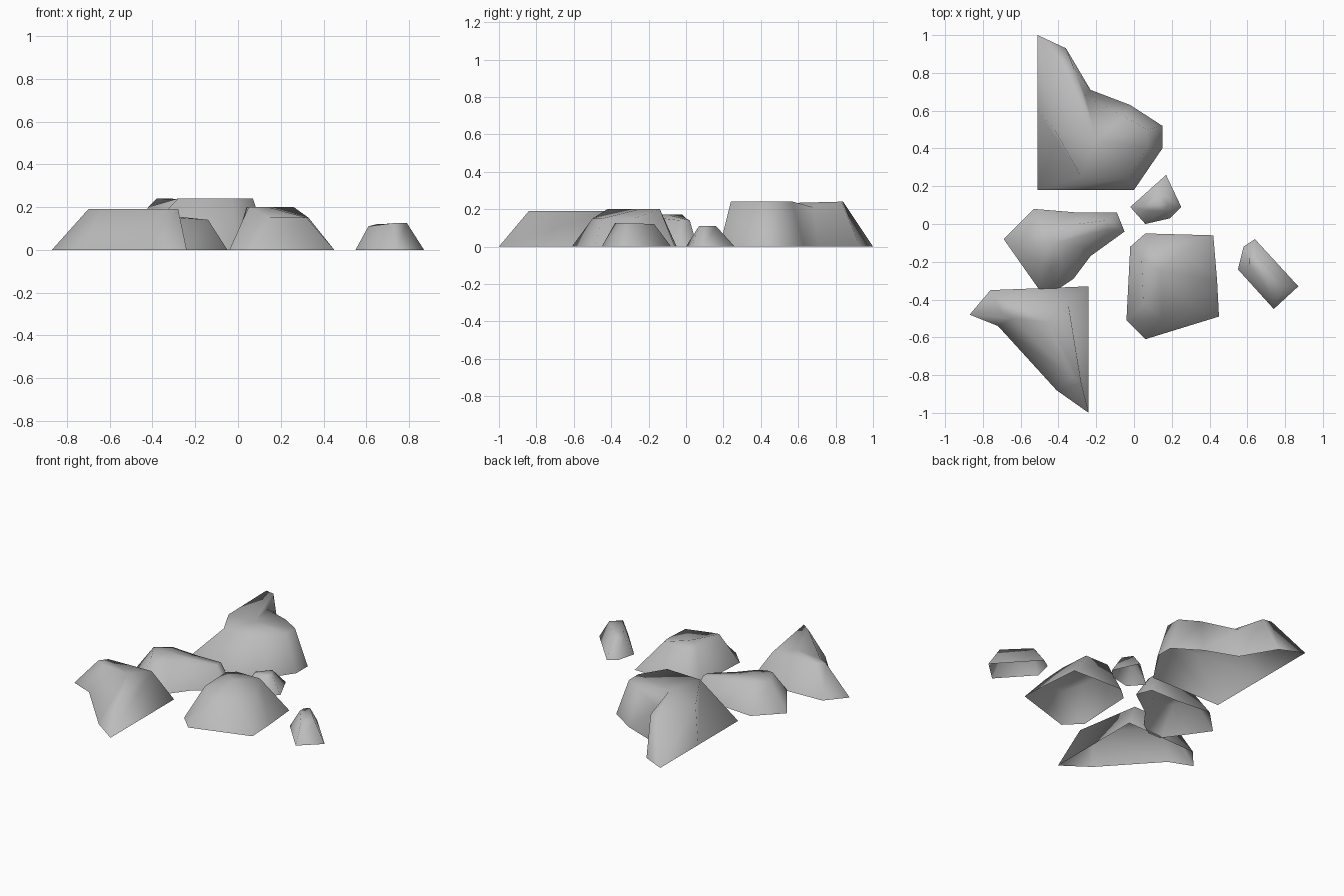
import bpy
import bmesh

# Remove the default object
default_cube = bpy.data.objects.get("Cube")
if default_cube:
    bpy.data.objects.remove(default_cube, do_unlink=True)

# One stone colour
stone = bpy.data.materials.new("stone_grey")
stone.use_nodes = True
stone_colour = (0.5, 0.5, 0.5, 1.0)
stone.diffuse_color = stone_colour
for node in stone.node_tree.nodes:
    if node.type == 'BSDF_PRINCIPLED':
        node.inputs["Base Color"].default_value = stone_colour
        node.inputs["Roughness"].default_value = 0.9


def build_rock(name, crown, rim):
    """Rock shell, open underneath. Sizes are in hundredths.

    crown: the point (x, y, z) where the top facets meet.
    rim: clockwise rows of (ground x, ground y, top x, top y, top z).
    """
    mesh = bpy.data.meshes.new(name)
    bm = bmesh.new()

    def add_vertex(x, y, z):
        return bm.verts.new((x / 100, y / 100, z / 100))

    ground = [add_vertex(row[0], row[1], 0) for row in rim]
    top = [add_vertex(*row[2:]) for row in rim]
    peak = add_vertex(*crown)

    # Sloping wall and top facet for each side of the outline
    for i in range(len(rim)):
        j = (i + 1) % len(rim)
        bm.faces.new((ground[j], ground[i], top[i], top[j]))
        bm.faces.new((top[j], top[i], peak))

    # Merge shared corners, then shade the shell smooth
    bmesh.ops.remove_doubles(bm, verts=bm.verts, dist=0.001)
    for face in bm.faces:
        face.smooth = True
    bm.to_mesh(mesh)
    bm.free()
    mesh.materials.append(stone)
    rock = bpy.data.objects.new(name, mesh)
    bpy.context.scene.collection.objects.link(rock)
    return rock


# Largest rock, with a notch in its back edge
build_rock("back_rock", (-20, 45, 23), [
    (-51, 100, -38, 84, 24),
    (-36, 93, -32, 83, 24),
    (-23, 71, -26, 68, 21),
    (-2, 63, -5, 57, 24),
    (15, 52, 7, 50, 24),
    (15, 40, 7, 40, 24),
    (0, 18, -3, 24, 24),
    (-51, 18, -28, 25, 24),
    (-51, 60, -42, 50, 20),
])

# Wedge-shaped rock
build_rock("front_wedge_rock", (-45, -52, 19), [
    (-87, -48, -70, -47, 19),
    (-76, -35, -66, -42, 19),
    (-24, -33, -35, -41, 19),
    (-24, -100, -28, -84, 19),
    (-41, -88, -34, -80, 19),
    (-72, -54, -64, -50, 19),
])

# Low rock between the two
build_rock("middle_rock", (-42, -10, 17), [
    (-69, -8, -56, -9, 17),
    (-53, 8, -47, -2, 17),
    (-29, 6, -30, 0, 15),
    (-9, 6, -14, 2, 14),
    (-5, -4, -14, -3, 14),
    (-23, -17, -28, -12, 15),
    (-32, -29, -38, -20, 16),
    (-41, -35, -44, -23, 16),
    (-50, -35, -49, -21, 17),
])

# Broad rock with a lowered front corner
build_rock("front_broad_rock", (14, -25, 20), [
    (-2, -12, 4, -18, 20),
    (6, -5, 9, -14, 20),
    (42, -6, 26, -14, 20),
    (44, -30, 33, -28, 15),
    (45, -49, 32, -45, 15),
    (6, -61, 15, -50, 15),
    (-4, -51, 5, -42, 20),
])

# Two small stones
build_rock("centre_pebble", (13, 10, 11), [
    (-2, 9, 6, 10, 10),
    (17, 26, 14, 16, 11),
    (25, 9, 18, 10, 11),
    (19, 3, 16, 7, 11),
    (6, 0, 8, 7, 10),
])
build_rock("side_pebble", (69, -26, 12), [
    (55, -24, 61, -22, 11),
    (58, -12, 61, -18, 11),
    (64, -8, 65, -17, 12),
    (87, -33, 79, -32, 12.5),
    (74, -45, 73, -38, 12.5),
])
